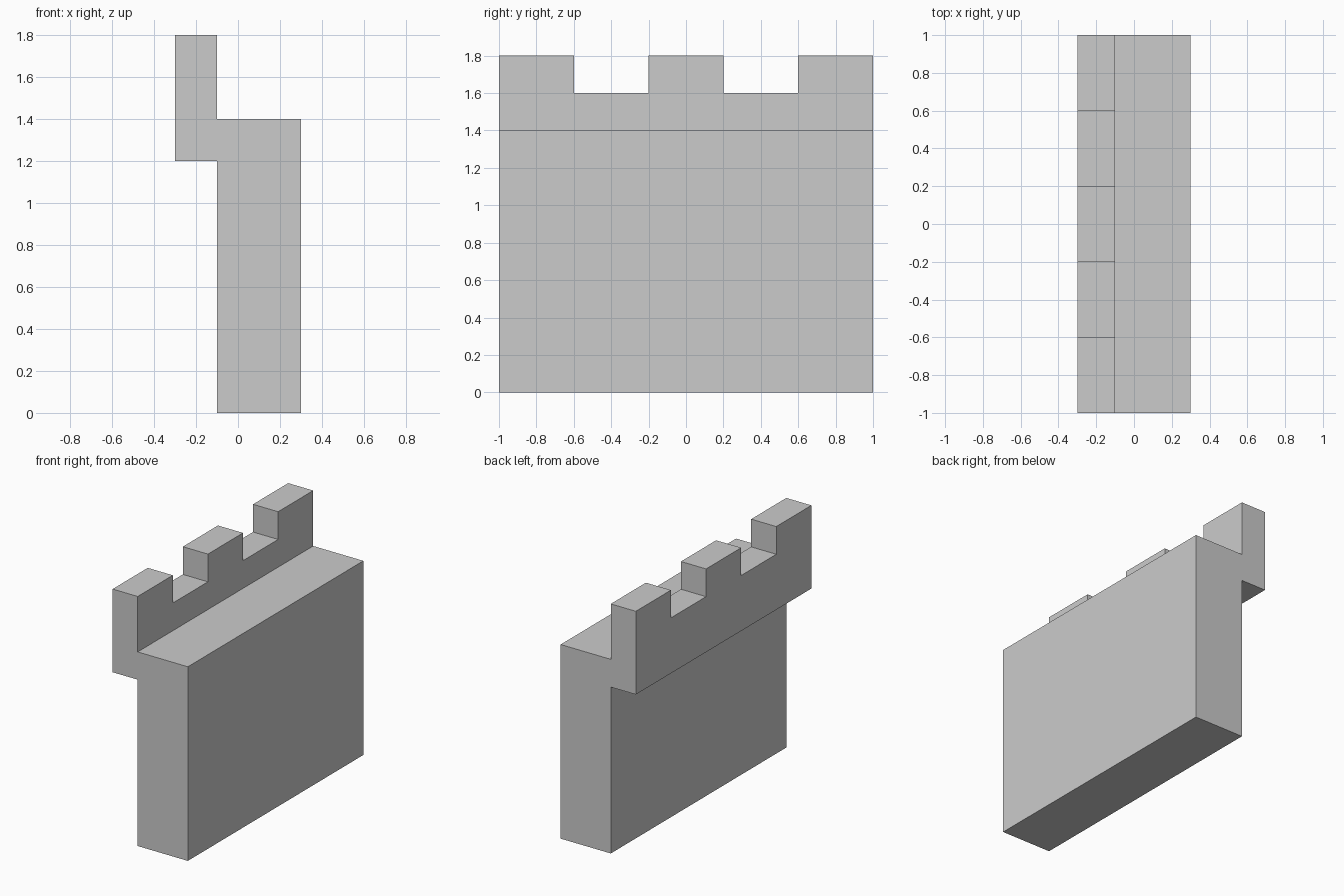
import bpy
import bmesh
from mathutils import Vector

if "Cube" in bpy.data.objects:
    bpy.data.objects.remove(bpy.data.objects["Cube"])

# Cross-section (x, z): thick wall with an overhanging parapet on the left
profile = [(-0.1, 0), (0.3, 0), (0.3, 1.4), (-0.1, 1.4),
           (-0.1, 1.6), (-0.3, 1.6), (-0.3, 1.2), (-0.1, 1.2)]
stations = [-1, -0.6, -0.2, 0.2, 0.6, 1]
PARAPET_TOP = 4  # profile edge between points 4 and 5

bm = bmesh.new()

# Wall body: sweep the section along y in five equal bays
rings = [[bm.verts.new((x, y, z)) for x, z in profile] for y in stations]
count = len(profile)
merlon_bases = []
for bay, (a, b) in enumerate(zip(rings, rings[1:])):
    for i in range(count):
        j = (i + 1) % count
        face = bm.faces.new((a[i], b[i], b[j], a[j]))
        if i == PARAPET_TOP and bay % 2 == 0:
            merlon_bases.append(face)
bm.faces.new(rings[0])
bm.faces.new(rings[-1])
bmesh.ops.recalc_face_normals(bm, faces=bm.faces)

# Merlons: raise every other bay of the parapet
raised = bmesh.ops.extrude_discrete_faces(bm, faces=merlon_bases)["faces"]
bmesh.ops.translate(bm, vec=Vector((0, 0, 0.2)),
                    verts=list({v for f in raised for v in f.verts}))

# Clean up: weld and merge coplanar faces
bmesh.ops.remove_doubles(bm, verts=bm.verts, dist=0.0001)
bmesh.ops.dissolve_limit(bm, angle_limit=0.01, verts=bm.verts, edges=bm.edges)
bmesh.ops.recalc_face_normals(bm, faces=bm.faces)

mesh = bpy.data.meshes.new("battlement_wall")
bm.to_mesh(mesh)
bm.free()
wall = bpy.data.objects.new("battlement_wall", mesh)
bpy.context.collection.objects.link(wall)
